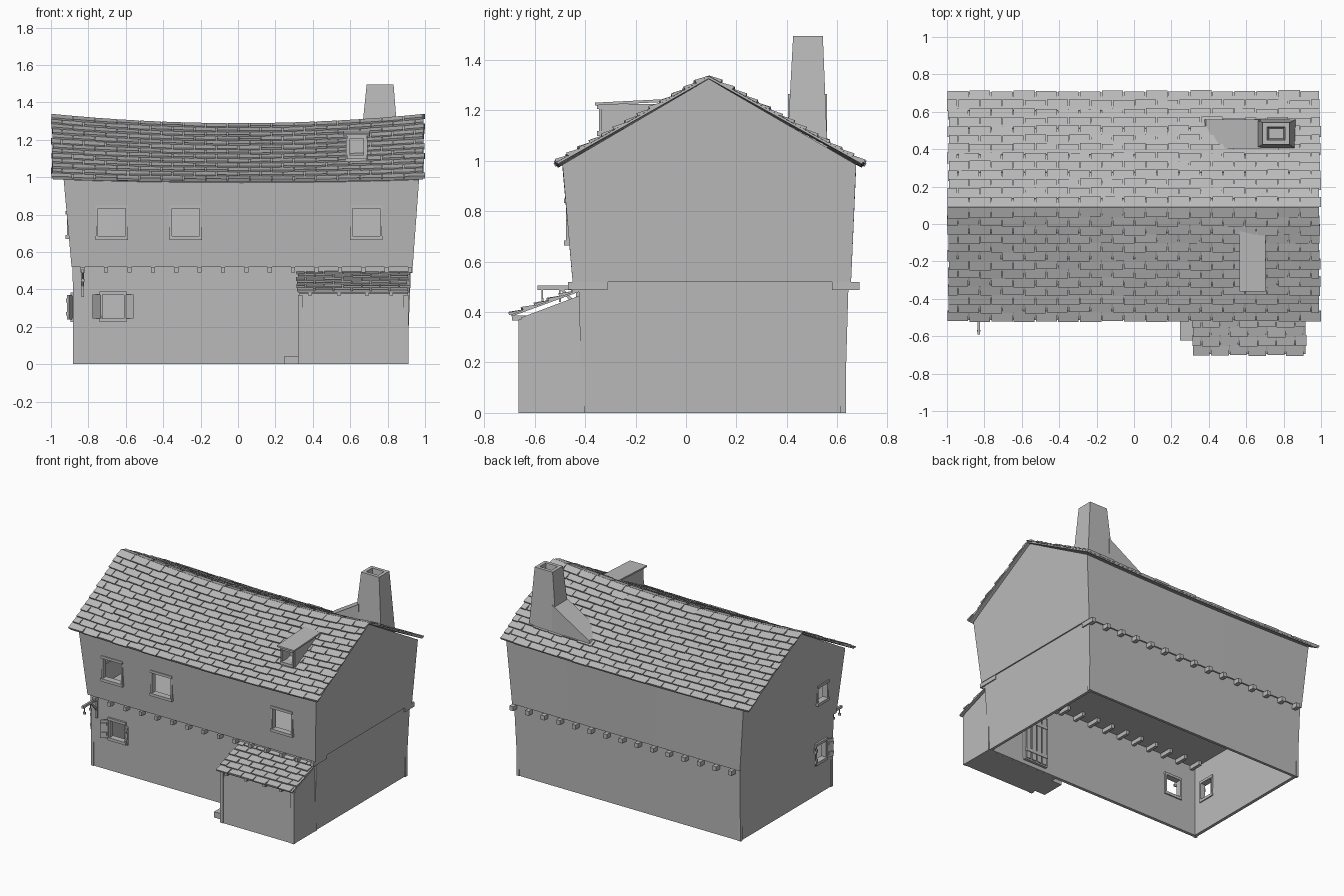
import bpy, bmesh, random
from mathutils import Vector

random.seed(4)
cube = bpy.data.objects.get("Cube")
if cube:
    bpy.data.objects.remove(cube)

GREY = (0.5, 0.5, 0.5, 1)
stone = bpy.data.materials.new("plain_grey")
stone.use_nodes = True
stone.diffuse_color = GREY
stone.node_tree.nodes["Principled BSDF"].inputs["Base Color"].default_value = GREY


def finish(name, bm):
    bmesh.ops.recalc_face_normals(bm, faces=bm.faces)
    mesh = bpy.data.meshes.new(name)
    bm.to_mesh(mesh)
    bm.free()
    mesh.materials.append(stone)
    ob = bpy.data.objects.new(name, mesh)
    bpy.context.collection.objects.link(ob)
    return ob


def loft(bm, rings, caps=True):
    """Skin a list of matching point rings."""
    vs = [[bm.verts.new(p) for p in r] for r in rings]
    n = len(vs[0])
    for a, b in zip(vs, vs[1:]):
        for i in range(n):
            bm.faces.new((a[i], a[(i + 1) % n], b[(i + 1) % n], b[i]))
    if caps:
        bm.faces.new(vs[0])
        bm.faces.new(vs[-1])


def rect(x0, x1, y0, y1, z):
    return [(x0, y0, z), (x1, y0, z), (x1, y1, z), (x0, y1, z)]


def block(bm, x0, x1, y0, y1, z0, z1):
    loft(bm, [rect(x0, x1, y0, y1, z0), rect(x0, x1, y0, y1, z1)])


def boxes(name, *dims):
    bm = bmesh.new()
    for d in dims:
        block(bm, *d)
    return finish(name, bm)


def apply(ob, kind, **settings):
    mod = ob.modifiers.new(kind, kind)
    for key, value in settings.items():
        setattr(mod, key, value)
    bpy.context.view_layer.objects.active = ob
    bpy.ops.object.modifier_apply(modifier=mod.name)


def cut(ob, *dims):
    cutter = boxes("cutter", *dims)
    cutter.hide_render = True
    apply(ob, "BOOLEAN", object=cutter, operation="DIFFERENCE", solver="EXACT")
    bpy.data.objects.remove(cutter)


def lerp(a, b, t):
    return a + (b - a) * t


RIDGE = 0.09


def sag(x, v):
    return (1 - x * x) * lerp(0.015, 0.05, v)


# Lower storey: open-bottomed shell with window holes
bm = bmesh.new()
loft(bm, [rect(-.875, .905, -.415, .63, 0), rect(-.885, .925, -.425, .645, .52)], caps=False)
lower = finish("lower_walls", bm)
apply(lower, "SOLIDIFY", thickness=0.03, offset=-1)
cut(lower, (-.725, -.61, -.6, -.3, .245, .37), (-1, -.8, -.33, -.23, .245, .365))

# Upper storey: flared walls and gables, sagging with the roof
bm = bmesh.new()
rings = []
for i in range(9):
    t = i / 4 - 1
    top, peak = .985 - sag(t, 0), 1.325 - sag(t, 1)
    rings.append([(.022 + .912 * t, -.45, .52), (.018 + .95 * t, -.49, top),
                  (.018 + .95 * t, RIDGE, peak), (.018 + .95 * t, .675, top),
                  (.022 + .912 * t, .655, .52)])
loft(bm, rings)
upper = finish("upper_walls", bm)
apply(upper, "SOLIDIFY", thickness=0.03, offset=-1)
UPPER_WINDOWS = (-.675, -.28, .685)
cut(upper, *[(x - .073, x + .073, -.6, -.35, .685, .832) for x in UPPER_WINDOWS],
    (-1.1, -.8, -.31, -.21, .69, .8))


# Window frames
def window_frame(name, centre, half, wall, z0, z1, side=False):
    parts = [(centre - half - .014, centre + half + .014, wall - .016, wall + .03, z0 - .02, z0),
             (centre - half - .014, centre + half + .014, wall - .016, wall + .03, z1, z1 + .018)]
    for s in (-1, 1):
        a, b = sorted((centre + s * half, centre + s * (half + .012)))
        parts.append((a, b, wall - .008, wall + .03, z0, z1))
    if side:
        parts = [(p[2], p[3], p[0], p[1], p[4], p[5]) for p in parts]
    boxes(name, *parts)


for x in UPPER_WINDOWS:
    window_frame("upper_window_frame", x, .073, -.469, .685, .832)
window_frame("lower_window_frame", -.668, .058, -.42, .245, .37)
window_frame("side_lower_frame", -.28, .05, -.88, .245, .365, True)
window_frame("side_upper_frame", -.26, .05, -.907, .69, .8, True)


# Shutters standing ajar, with battens
def shutter(name, hinge, out, along):
    bm = bmesh.new()
    h, o, a = Vector(hinge), Vector(out), Vector(along)
    for lo, hi, z0, z1, off in ((0, 1, 0, .13, 0), (.1, .9, .02, .04, .008), (.1, .9, .09, .11, .008)):
        p, q, d = h + a * lo + o * off, h + a * hi + o * off, o * .01
        loft(bm, [[v + Vector((0, 0, z)) for v in (p, q, q + d, p + d)] for z in (z0, z1)])
    finish(name, bm)


for s in (-1, 1):
    shutter("front_shutter", (-.668 + s * .068, -.425, .243), (0, -1, 0), (s * .042, -.03, 0))
    shutter("side_shutter", (-.885, -.28 + s * .06, .24), (-1, 0, 0), (-.018, s * .045, 0))

# Jetty joist ends, front and back
joists = []
for i in range(15):
    x = -.83 + i * .125
    joists.append((x - .011, x + .011, -.468, -.31, .49, .519))
    joists.append((x - .018, x + .012, .58, .688, .487, .519))
boxes("joists", *joists)


# Shingled slopes
def shingle_slope(name, surface, x0, x1, rows, width, rise):
    bm = bmesh.new()
    n = (surface(0, 1) - surface(0, 0)).cross(Vector((1, 0, 0))).normalized()
    if n.z < 0:
        n.negate()
    steps = 10
    loft(bm, [[surface(x, 0), surface(x, 1), surface(x, 1) - n * .008, surface(x, 0) - n * .008]
              for x in (lerp(x0 + .012, x1 - .012, i / steps) for i in range(steps + 1))])
    for r in range(rows):
        x = x0 - (r % 2) * width / 2
        while x < x1 - .01:
            jit = random.uniform(-.008, .008)
            a = max(x + .003, x0 + random.uniform(0, .012))
            b = min(x + width - .003 + jit / 3, x1 - random.uniform(0, .012))
            x += width
            if b - a < .015:
                continue
            v0 = (r - random.uniform(0, .16)) / rows
            v1 = min(1, (r + 1.05) / rows)
            h = rise + jit * .3
            loft(bm, [[surface(k, v0), surface(k, v1), surface(k, v1) + n * .002,
                       surface(k, v0) + n * h] for k in (a, b)])
    finish(name, bm)


def main_slope(eave):
    return lambda x, v: Vector((x, lerp(eave, RIDGE, v), lerp(.995, 1.337, v) - sag(x, v)))


shingle_slope("front_roof", main_slope(-.512), -1, 1, 13, .118, .013)
shingle_slope("back_roof", main_slope(.702), -1, 1, 13, .118, .013)

# Dormer
dormer = boxes("dormer", (.578, .692, -.338, .0, 1.07, 1.225))
cut(dormer, (.598, .672, -.4, -.26, 1.118, 1.205))
window_frame("dormer_frame", .635, .038, -.338, 1.118, 1.205)
bm = bmesh.new()
loft(bm, [[(x, -.362, 1.22), (x, -.04, 1.236), (x, -.04, 1.247), (x, -.362, 1.231)]
          for x in (.565, .702)])
finish("dormer_roof", bm)

# Chimney with hollow flue and sloped shoulder
bm = bmesh.new()
loft(bm, [rect(.64, .868, .4, .562, 1.03), rect(.688, .832, .425, .543, 1.495),
          rect(.712, .808, .449, .519, 1.495), rect(.722, .798, .457, .511, 1.4)])
finish("chimney", bm)
bm = bmesh.new()
loft(bm, [[(.36, y, 1.03), (.385, y, 1.087), (.68, y, 1.265), (.68, y, 1.03)] for y in (.404, .56)])
finish("chimney_shoulder", bm)

# Porch: walls, side opening, floor, lean-to roof, rafters and step
bm = bmesh.new()
loft(bm, [[(x, -.66, 0), (x, -.41, 0), (x, -.41, .47), (x, -.655, .378)] for x in (.328, .91)])
porch = finish("porch", bm)
cut(porch, (.355, .883, -.635, -.3, .03, .365))
cut(porch, (.25, .5, -.615, -.45, .03, .33))
shingle_slope("porch_roof", lambda x, v: Vector((x, lerp(-.695, -.345, v), lerp(.39, .518, v))),
              .31, .93, 7, .1, .012)
boxes("porch_rafters", *[(x - .01, x + .01, -.69, -.62, .366, .386)
                         for x in (.385, .54, .69, .82)])
boxes("porch_step", (.245, .33, -.622, -.45, 0, .042))
boxes("corner_posts", (.885, .912, -.664, -.64, 0, .37), (.322, .345, -.664, -.64, 0, .37),
      (-.882, -.862, -.42, -.4, 0, .52), (.893, .912, -.42, -.4, 0, .52),
      (.893, .912, .612, .634, 0, .52), (-.882, -.862, .612, .634, 0, .52))
boxes("door", (.43, .62, -.428, -.375, .03, .4),
      *[(.44 + i * .045, .475 + i * .045, -.434, -.368, .04, .39) for i in range(4)],
      *[(.435, .615, -.438, -.364, z, z + .025) for z in (.09, .31)])

# Sign bracket with hanging hooks
bracket = [(-.838, -.824, -.59, -.41, .488, .506), (-.838, -.824, -.436, -.415, .36, .5)]
for y in (-.57, -.5):
    bracket += [(-.833, -.829, y - .003, y + .003, .455, .49),
                (-.84, -.822, y - .004, y + .004, .44, .456)]
boxes("sign_bracket", *bracket)
bm = bmesh.new()
loft(bm, [[(x, -.43, .41), (x, -.5, .49), (x, -.485, .49), (x, -.43, .43)] for x in (-.836, -.826)])
finish("bracket_brace", bm)
